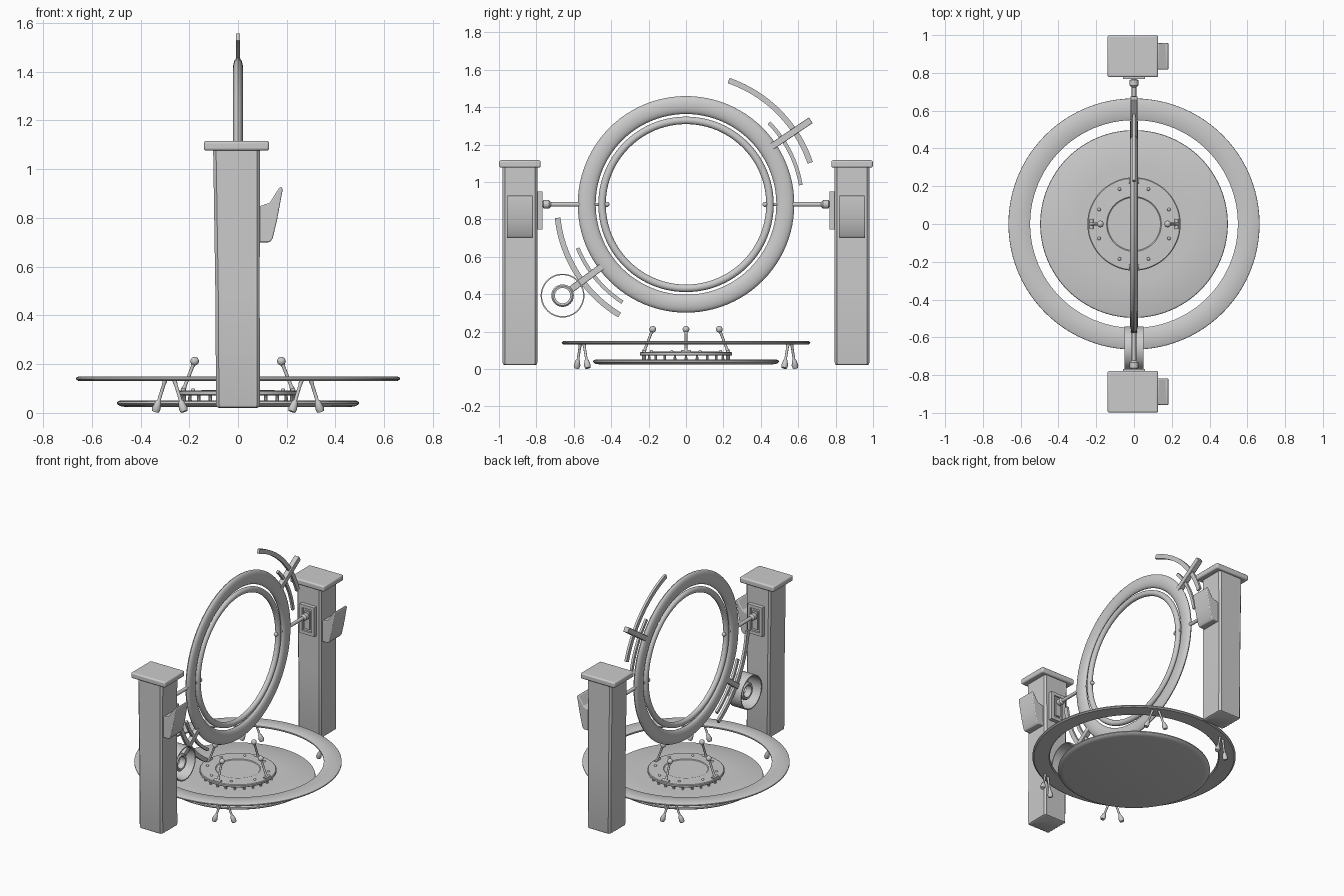
import bpy, bmesh
from math import sin, cos, pi, radians
from mathutils import Vector, Matrix

if "Cube" in bpy.data.objects:
    bpy.data.objects.remove(bpy.data.objects["Cube"])

HUB = Vector((0, 0, 0.88))          # centre of the upright rings
AXIS_X = Matrix.Rotation(pi / 2, 4, 'Y')


def finish(name, bm, smooth=True, mat=None):
    bmesh.ops.remove_doubles(bm, verts=bm.verts, dist=1e-5)
    bmesh.ops.recalc_face_normals(bm, faces=bm.faces)
    me = bpy.data.meshes.new(name)
    bm.to_mesh(me)
    bm.free()
    ob = bpy.data.objects.new(name, me)
    bpy.context.collection.objects.link(ob)
    if mat:
        me.transform(mat)
    if smooth:
        bpy.ops.object.select_all(action='DESELECT')
        ob.select_set(True)
        bpy.context.view_layer.objects.active = ob
        bpy.ops.object.shade_smooth_by_angle(angle=radians(35))
    return ob


def bevel(ob, width, seg=3):
    m = ob.modifiers.new("bevel", 'BEVEL')
    m.width, m.segments = width, seg


def skin(bm, loops, wrap=False, caps=False):
    """Bridge equal-length closed loops of points with quads."""
    rows = [[bm.verts.new(p) for p in lp] for lp in loops]
    n = len(rows[0])
    pairs = list(zip(rows, rows[1:])) + ([(rows[-1], rows[0])] if wrap else [])
    for a, b in pairs:
        for i in range(n):
            j = (i + 1) % n
            bm.faces.new((a[i], a[j], b[j], b[i]))
    if caps:
        bm.faces.new(rows[0])
        bm.faces.new(rows[-1])


def lathe(name, prof, closed=True, seg=96, mat=None):
    """Spin (radius, height) points about z; open profiles get end caps."""
    bm = bmesh.new()
    skin(bm, [[(r * cos(2 * pi * i / seg), r * sin(2 * pi * i / seg), z) for i in range(seg)]
              for r, z in prof], wrap=closed, caps=not closed)
    return finish(name, bm, mat=mat)


def oval(r, a, b, n=16):
    return [(r + a * cos(2 * pi * i / n), b * sin(2 * pi * i / n)) for i in range(n)]


def rod(name, p, q, prof, seg=16):
    """Lathe along p-q; prof holds (fraction along, radius)."""
    p, q = Vector(p), Vector(q)
    d = q - p
    mat = Matrix.Translation(p) @ d.to_track_quat('Z', 'Y').to_matrix().to_4x4()
    return lathe(name, [(r, t * d.length) for t, r in prof], False, seg, mat)


def ball(name, c, r):
    bm = bmesh.new()
    bmesh.ops.create_uvsphere(bm, u_segments=16, v_segments=10, radius=r)
    return finish(name, bm, mat=Matrix.Translation(c))


def box(name, lo, hi, rad=0.0, smooth=True):
    bm = bmesh.new()
    bmesh.ops.create_cube(bm, size=1)
    lo, hi = Vector(lo), Vector(hi)
    mat = Matrix.Translation((lo + hi) / 2) @ Matrix.Diagonal((*(hi - lo), 1))
    ob = finish(name, bm, smooth, mat)
    if rad:
        bevel(ob, rad)
    return ob


def arc(name, r, width, thick, a0, a1, n=28):
    """Flat curved band concentric with the upright rings."""
    loops = []
    for i in range(n + 1):
        a = radians(a0 + (a1 - a0) * i / n)
        loops.append([HUB + Vector((x, s * cos(a), s * sin(a))) for x, s in
                      ((-thick, r - width), (thick, r - width), (thick, r + width), (-thick, r + width))])
    bm = bmesh.new()
    skin(bm, loops, caps=True)
    return finish(name, bm)


def radial_bar(name, ang, r0, r1, half_w, half_x):
    bm = bmesh.new()
    bmesh.ops.create_cube(bm, size=1)
    mat = (Matrix.Translation(HUB) @ Matrix.Rotation(radians(ang), 4, 'X')
           @ Matrix.Translation((0, (r0 + r1) / 2, 0)) @ Matrix.Diagonal((half_x * 2, r1 - r0, half_w * 2, 1)))
    bevel(finish(name, bm, mat=mat), 0.003, 2)


# Base dish
lathe("base_dish", [(0.46, 0.024), (0.485, 0.028), (0.497, 0.038), (0.495, 0.046), (0.485, 0.05), (0.3, 0.051)], False)

# Raised stage with small balusters and studs
lathe("stage", [(0.242, 0.071), (0.247, 0.075), (0.247, 0.087), (0.242, 0.091), (0.145, 0.093), (0.14, 0.089)], False)
for i in range(24):
    a = 2 * pi * i / 24
    x, y = 0.228 * cos(a), 0.228 * sin(a)
    rod("baluster", (x, y, 0.048), (x, y, 0.075), [(0, 0.008), (1, 0.006)], 10)
for i in range(8):
    a = 2 * pi * (i + 0.5) / 8
    ball("stud", (0.2 * cos(a), 0.2 * sin(a), 0.092), 0.009)

# Four leaning lamps on the stage
for i in range(4):
    a = i * pi / 2
    d, t = Vector((cos(a), sin(a), 0)), Vector((-sin(a), cos(a), 0))
    foot, tip = d * 0.225 + Vector((0, 0, 0.092)), d * 0.178 + Vector((0, 0, 0.212))
    rod("lamp_stem", foot, tip, [(0, 0.012), (0.15, 0.007), (0.8, 0.007), (1, 0.012)])
    rod("lamp_foot", foot - t * 0.026, foot + t * 0.026, [(0, 0.01), (1, 0.01)])
    ball("lamp_ball", tip, 0.018)

# Floating walkway ring and its paired legs
lathe("walkway_ring", [(0.55, 0.137), (0.556, 0.131), (0.655, 0.131), (0.665, 0.138), (0.664, 0.144), (0.655, 0.149), (0.556, 0.149), (0.55, 0.145)])
for sx in (-1, 1):
    for sy in (-1, 1):
        c = Vector((0.28 * sx, 0.555 * sy, 0))
        t = Vector((-c.y, c.x, 0)).normalized()
        for s in (-1, 1):
            rod("walkway_leg", c + t * 0.02 * s + Vector((0, 0, 0.138)), c + t * 0.066 * s + Vector((0, 0, 0.005)),
                [(0, 0.01), (0.2, 0.007), (0.65, 0.007), (0.7, 0.012), (0.9, 0.018), (1, 0.014)])

# Upright rings
ring_mat = Matrix.Translation(HUB) @ AXIS_X
lathe("outer_ring", oval(0.531, 0.048, 0.021), mat=ring_mat)
lathe("inner_ring", oval(0.449, 0.02, 0.018), mat=ring_mat)

# Arc ornaments, upper and lower
arc("upper_outer_arc", 0.7, 0.015, 0.008, 18.5, 71)
arc("upper_inner_arc", 0.622, 0.01, 0.008, 9.5, 44.5)
radial_bar("upper_bar", 34, 0.55, 0.805, 0.018, 0.018)
arc("lower_outer_arc", 0.69, 0.015, 0.008, 186, 239)
arc("lower_inner_arc", 0.624, 0.01, 0.008, 202, 237)
radial_bar("lower_bar", 216.5, 0.55, 0.77, 0.018, 0.016)

# Hollow drum hanging at the lower arc
drum = Matrix.Translation((0, -0.66, 0.392)) @ AXIS_X
lathe("drum_band", [(0.11, -0.05), (0.117, -0.05), (0.117, 0.05), (0.11, 0.05)], seg=64, mat=drum)
lathe("drum_core", [(0.041, -0.022), (0.052, -0.024), (0.06, -0.016), (0.06, 0.016), (0.052, 0.024), (0.041, 0.022)], seg=48, mat=drum)


def fluted_loop(hx, hy, cx, cy, z, depth, rad=0.012, n=6):
    """Rounded rectangle with shallow vertical flutes on each side."""
    pts = []
    for k in range(4):
        c, s = (1, 0, -1, 0)[k], (0, 1, 0, -1)[k]
        along, out = (hy, hx) if k % 2 == 0 else (hx, hy)
        span = along - rad
        for i in range(n * 2 + 1):
            u = -span + 2 * span * i / (n * 2)
            o = out - (depth if i % 2 else 0)
            pts.append((cx + c * o - s * u, cy + s * o + c * u, z))
    return pts


for s in (-1, 1):
    cy = 0.888 * s
    # Pillar shaft, slightly wider at the back near the top
    bm = bmesh.new()
    skin(bm, [fluted_loop(hx, 0.093 - e, cx, cy, z, d) for hx, cx, z, e, d in (
        (0.078, 0, 0.02, 0.012, 0.001), (0.088, 0, 0.025, 0.003, 0.003), (0.09, 0, 0.035, 0, 0.003),
        (0.091, -0.002, 0.5, 0, 0.002), (0.096, -0.006, 1.085, 0, 0.0))], caps=True)
    finish("pillar", bm)
    box("pillar_cap", (-0.14, cy - 0.111, 1.076), (0.128, cy + 0.111, 1.116), 0.01)

    # Tapered pod on the outer face
    bm = bmesh.new()
    prof = [(0.08, 0.70), (0.13, 0.70), (0.142, 0.715), (0.16, 0.79), (0.183, 0.915), (0.18, 0.928), (0.17, 0.925), (0.13, 0.862), (0.08, 0.845)]
    skin(bm, [[(x, cy + w, z) for x, z in prof] for w in (-0.07, 0.07)], caps=True)
    bevel(finish("side_pod", bm), 0.012)

    # Bearing plate with stepped recess on the inner face
    lo, hi = sorted((0.8 * s, 0.768 * s))
    bm = bmesh.new()
    bmesh.ops.create_cube(bm, size=1, matrix=Matrix.Translation((0, (lo + hi) / 2, 0.847)) @ Matrix.Diagonal((0.116, hi - lo, 0.205, 1)))
    bm.normal_update()
    face = next(f for f in bm.faces if f.normal.y * s < -0.9)
    for width, push in ((0.022, 0.0), (0.001, 0.012), (0.015, 0.0), (0.001, -0.01)):
        bmesh.ops.inset_region(bm, faces=[face], thickness=width, use_even_offset=True)
        bmesh.ops.translate(bm, verts=face.verts, vec=(0, push * s, 0))
    finish("bearing_plate", bm, False)

    # Axle from plate to outer ring, pin through to inner ring
    rod("axle", (0, 0.785 * s, 0.88), (0, 0.55 * s, 0.88),
        [(0, 0.014), (0.08, 0.014), (0.1, 0.023), (0.22, 0.023), (0.27, 0.012), (1, 0.012)], 20)
    rod("inner_pin", (0, 0.5 * s, 0.88), (0, 0.425 * s, 0.88), [(0, 0.008), (1, 0.008)])
    ball("pin_knob", (0, 0.423 * s, 0.88), 0.014)
